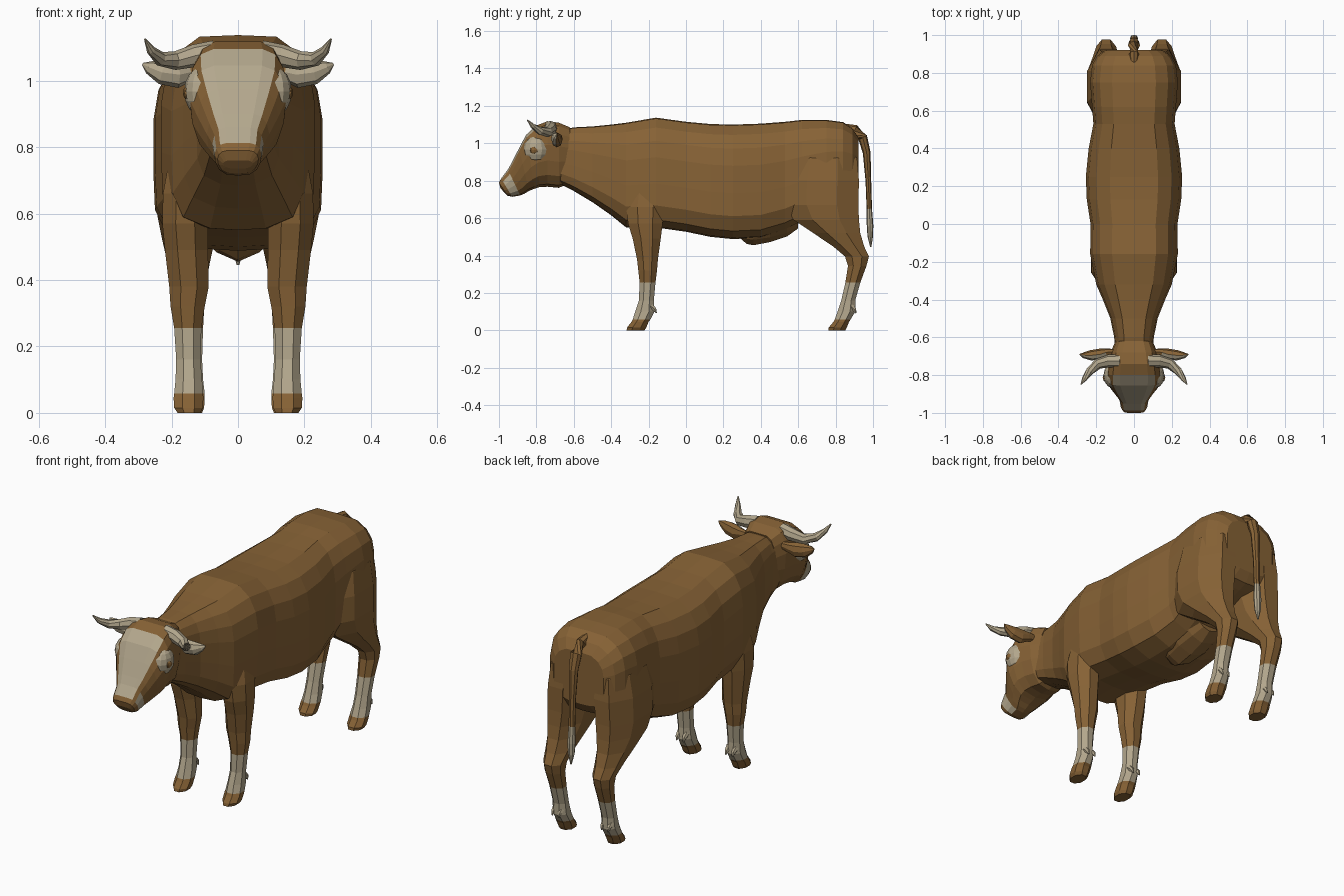
import bpy, bmesh, math
from mathutils import Vector


def material(name, rgb):
    m = bpy.data.materials.new(name)
    m.diffuse_color = (*rgb, 1)
    return m


BROWN, CREAM = 0, 1
MATS = [material("brown hide", (0.24, 0.122, 0.036)),
        material("cream hide", (0.45, 0.385, 0.265))]


def finish(name, bm, rule, mirror):
    bmesh.ops.recalc_face_normals(bm, faces=bm.faces)
    bm.normal_update()
    for f in bm.faces:
        f.material_index = rule(f.calc_center_median(), f.normal)
    me = bpy.data.meshes.new(name)
    bm.to_mesh(me)
    bm.free()
    for m in MATS:
        me.materials.append(m)
    ob = bpy.data.objects.new(name, me)
    bpy.context.collection.objects.link(ob)
    if mirror:
        ob.modifiers.new("mirror", 'MIRROR').use_mirror_merge = False
    return ob


def loft(name, rings, rule=lambda c, n: BROWN, mirror=False):
    """Skin a list of equal-sized point rings and cap both ends."""
    bm = bmesh.new()
    vs = [[bm.verts.new(p) for p in r] for r in rings]
    k = len(vs[0])
    for a, b in zip(vs, vs[1:]):
        for i in range(k):
            bm.faces.new((a[i], a[(i + 1) % k], b[(i + 1) % k], b[i]))
    bm.faces.new(vs[0])
    bm.faces.new(vs[-1])
    return finish(name, bm, rule, mirror)


def section(half, top, bottom, w):
    """Symmetric ring from (width, depth) fractions between a top and a bottom point."""
    t, b = Vector((0, *top)), Vector((0, *bottom))
    pts = [t.lerp(b, d) + Vector((x * w, 0, 0)) for x, d in half]
    return pts + [Vector((-p.x, p.y, p.z)) for p in reversed(pts) if p.x > 1e-6]


def tube(name, path, sides, rule=lambda c, n: BROWN, mirror=False, flat=1.0):
    """Tapered tube along (x, y, z, radius) points."""
    rings = []
    for i, p in enumerate(path):
        a, b = path[max(i - 1, 0)], path[min(i + 1, len(path) - 1)]
        d = (Vector(b[:3]) - Vector(a[:3])).normalized()
        ref = Vector((0, 1, 0)) if abs(d.y) < 0.8 else Vector((1, 0, 0))
        u = d.cross(ref).normalized()
        v = d.cross(u)
        rings.append([Vector(p[:3]) + p[3] * (math.cos(t) * u + flat * math.sin(t) * v)
                      for t in (2 * math.pi * j / sides for j in range(sides))])
    return loft(name, rings, rule, mirror)


def blob(name, centre, radii, rule, mirror=False, seg=12, rows=8):
    bm = bmesh.new()
    bmesh.ops.create_uvsphere(bm, u_segments=seg, v_segments=rows, radius=1)
    for v in bm.verts:
        v.co = Vector([c + r * q for c, r, q in zip(centre, radii, v.co)])
    return finish(name, bm, rule, mirror)


# Trunk and neck: y, top, bottom, half width
trunk = [(-0.67, 1.07, 0.78, 0.10), (-0.60, 1.085, 0.745, 0.105), (-0.50, 1.09, 0.685, 0.125),
         (-0.40, 1.10, 0.615, 0.165), (-0.32, 1.11, 0.55, 0.20), (-0.16, 1.137, 0.55, 0.232),
         (0.0, 1.115, 0.527, 0.230), (0.13, 1.103, 0.50, 0.25), (0.25, 1.10, 0.488, 0.255),
         (0.40, 1.105, 0.495, 0.24), (0.53, 1.115, 0.535, 0.215), (0.62, 1.125, 0.58, 0.222),
         (0.75, 1.125, 0.65, 0.232), (0.84, 1.113, 0.68, 0.222), (0.89, 1.08, 0.70, 0.195),
         (0.922, 1.03, 0.75, 0.15)]
BODY = [(0, 0), (0.5, 0.008), (0.78, 0.09), (0.94, 0.21), (1, 0.36), (1, 0.60),
        (0.98, 0.80), (0.82, 0.93), (0.42, 0.99), (0, 1)]
loft("trunk", [section(BODY, (y, t), (y, b), w) for y, t, b, w in trunk])

# Udder: deepest at the front, rising to the rear
UDDER = [(0, 0), (1, 0), (1, 0.35), (0.55, 0.80), (0, 1)]
loft("udder", [section(UDDER, (y, 0.60), (y, b), w) for y, b, w in
               [(0.28, 0.50, 0.06), (0.325, 0.462, 0.10), (0.36, 0.455, 0.12),
                (0.45, 0.472, 0.135), (0.54, 0.502, 0.115), (0.60, 0.545, 0.07)]])

# Head: tilted rings from poll to nose
HEAD = [(0, 0), (0.5, 0.0), (0.76, 0.05), (0.92, 0.17), (1, 0.36), (0.95, 0.60),
        (0.80, 0.82), (0.5, 0.96), (0, 1)]
head = [((-0.62, 1.085), (-0.635, 0.78), 0.10), ((-0.68, 1.11), (-0.68, 0.762), 0.125),
        ((-0.74, 1.118), (-0.74, 0.768), 0.138), ((-0.80, 1.095), (-0.785, 0.765), 0.148),
        ((-0.855, 1.045), (-0.81, 0.757), 0.145), ((-0.892, 0.975), (-0.84, 0.745), 0.122),
        ((-0.93, 0.90), (-0.865, 0.73), 0.094), ((-0.952, 0.86), (-0.887, 0.721), 0.077),
        ((-0.988, 0.812), (-0.93, 0.714), 0.071), ((-1.0, 0.79), (-0.955, 0.72), 0.062),
        ((-0.992, 0.76), (-0.97, 0.735), 0.045)]


def face_colour(c, n):
    blaze = c.y < -0.79 and c.z > 0.815 and abs(c.x) < 0.11 + 0.38 * (c.y + 0.82) and n.y < -0.3
    along = -0.866 * c.y - 0.5 * c.z
    muzzle = 0.41 < along < 0.441 and c.z < 0.82 and abs(c.x) > 0.03
    return CREAM if blaze or muzzle else BROWN


loft("head", [section(HEAD, *r) for r in head], face_colour)
blob("eye_patch", (0.112, -0.803, 0.967), (0.05, 0.066, 0.073), lambda c, n: CREAM, True)
blob("eye", (0.148, -0.812, 0.963), (0.018, 0.026, 0.022), lambda c, n: BROWN, True, 8, 6)

# Horns and ears
tube("horn", [(0.07, -0.725, 1.085, 0.036), (0.13, -0.725, 1.075, 0.034),
              (0.19, -0.74, 1.060, 0.028), (0.235, -0.78, 1.066, 0.022),
              (0.262, -0.82, 1.092, 0.014), (0.28, -0.848, 1.125, 0.003)],
     8, lambda c, n: CREAM, True)
tube("ear", [(0.10, -0.675, 1.03, 0.018), (0.145, -0.68, 1.025, 0.028),
             (0.18, -0.69, 1.018, 0.040), (0.23, -0.695, 1.025, 0.036),
             (0.268, -0.695, 1.040, 0.020), (0.287, -0.69, 1.05, 0.004)],
     8, lambda c, n: CREAM if n.y < -0.3 and c.x > 0.14 else BROWN, True, 0.75)


# Legs: height, y range, x range
def leg(name, rows):
    rings = []
    for z, y0, y1, x0, x1 in rows:
        ring = []
        for j in range(8):
            a = math.pi / 8 + j * math.pi / 4
            ring.append(Vector(((x0 + x1) / 2 + (x1 - x0) / 2 * math.cos(a) * 1.08,
                                (y0 + y1) / 2 + (y1 - y0) / 2 * math.sin(a) * 1.08, z)))
        rings.append(ring)
    loft(name, rings, lambda c, n: CREAM if 0.055 < c.z < 0.255 else BROWN, True)


leg("front_leg", [(0.80, -0.29, -0.13, 0.10, 0.20), (0.66, -0.32, -0.115, 0.09, 0.226),
                  (0.57, -0.31, -0.125, 0.09, 0.228), (0.49, -0.285, -0.135, 0.09, 0.22),
                  (0.38, -0.262, -0.15, 0.088, 0.207), (0.32, -0.255, -0.155, 0.10, 0.203),
                  (0.255, -0.248, -0.163, 0.11, 0.192), (0.16, -0.252, -0.172, 0.113, 0.186),
                  (0.10, -0.272, -0.168, 0.108, 0.188), (0.058, -0.285, -0.19, 0.105, 0.192),
                  (0.045, -0.292, -0.20, 0.104, 0.194), (0.015, -0.315, -0.212, 0.106, 0.192),
                  (0.0, -0.318, -0.222, 0.113, 0.182)])
leg("hind_leg", [(1.0, 0.62, 0.84, 0.05, 0.17), (0.92, 0.56, 0.915, 0.04, 0.228),
                 (0.80, 0.53, 0.925, 0.03, 0.248), (0.67, 0.53, 0.922, 0.04, 0.25),
                 (0.59, 0.575, 0.925, 0.055, 0.242), (0.52, 0.68, 0.932, 0.07, 0.228),
                 (0.45, 0.785, 0.952, 0.085, 0.212), (0.395, 0.85, 0.978, 0.095, 0.20),
                 (0.345, 0.866, 0.965, 0.10, 0.195), (0.255, 0.852, 0.932, 0.105, 0.187),
                 (0.16, 0.83, 0.905, 0.108, 0.184), (0.10, 0.81, 0.905, 0.105, 0.187),
                 (0.058, 0.795, 0.88, 0.10, 0.19), (0.045, 0.788, 0.872, 0.10, 0.192),
                 (0.015, 0.763, 0.86, 0.102, 0.19), (0.0, 0.762, 0.852, 0.108, 0.182)])

# Dew claws behind each foot
for name, y in (("front", -0.178), ("hind", 0.89)):
    for side, x in (("inner", 0.128), ("outer", 0.168)):
        tube(f"{name}_{side}_dew_claw", [(x, y - 0.01, 0.13, 0.016), (x, y + 0.01, 0.112, 0.012),
                                         (x, y + 0.02, 0.092, 0.003)], 6, lambda c, n: CREAM, True)

# Tail with a pale tuft
tube("tail", [(0, 0.84, 1.08, 0.026), (0, 0.90, 1.066, 0.034), (0, 0.945, 1.03, 0.032),
              (0, 0.966, 0.95, 0.026), (0, 0.975, 0.80, 0.019), (0, 0.98, 0.65, 0.018),
              (0, 0.984, 0.56, 0.022), (0, 0.985, 0.50, 0.018), (0, 0.988, 0.445, 0.004)],
     8, lambda c, n: CREAM if c.z < 0.65 else BROWN, flat=0.8)
